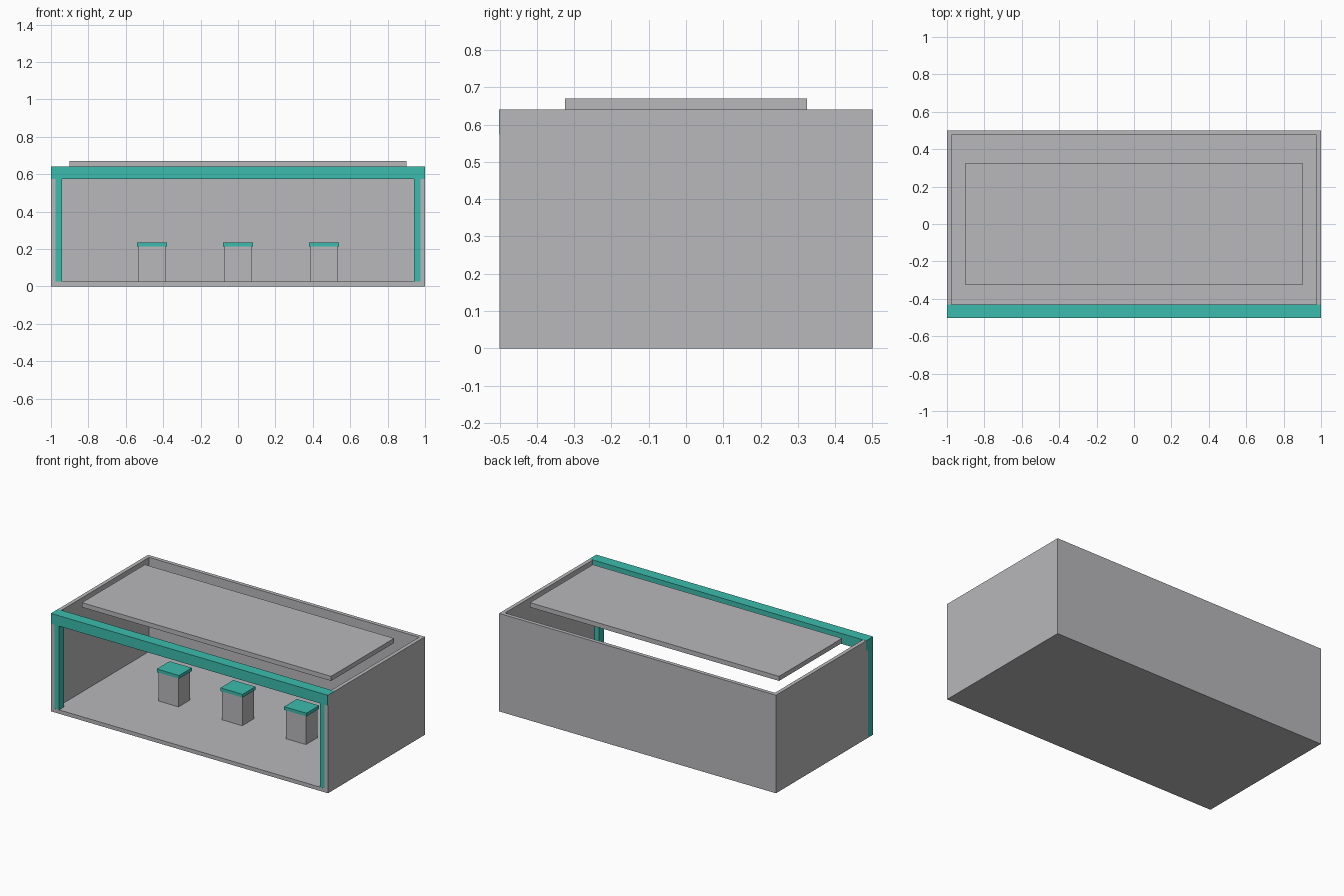
import bpy

if "Cube" in bpy.data.objects:
    bpy.data.objects.remove(bpy.data.objects["Cube"])


def material(name, rgb):
    m = bpy.data.materials.new(name)
    m.diffuse_color = (*rgb, 1)
    m.use_nodes = True
    m.node_tree.nodes["Principled BSDF"].inputs["Base Color"].default_value = m.diffuse_color
    return m


GREY = material("warm_grey", (0.48, 0.48, 0.50))
TEAL = material("teal", (0.045, 0.50, 0.42))


def box(name, x, y, z, mat):
    """Box from (min, max) ranges on each axis."""
    bpy.ops.mesh.primitive_cube_add(size=1)
    o = bpy.context.object
    o.name = name
    ranges = (x, y, z)
    for v in o.data.vertices:
        v.co = [r[0] if c < 0 else r[1] for c, r in zip(v.co, ranges)]
    o.data.materials.append(mat)
    return o


T = 0.025    # wall thickness
H = 0.64     # wall height
E = 0.0006   # tiny offset that keeps overlapping faces apart

# Open-fronted room shell
box("floor", (-1, 1), (-0.5, 0.5), (0, T), GREY)
box("back_wall", (-1 + T, 1 - T), (0.5 - T, 0.5), (T, H), GREY)
box("left_wall", (-1, -1 + T), (-0.5, 0.5), (T, H), GREY)
box("right_wall", (1 - T, 1), (-0.5, 0.5), (T, H), GREY)

# Front frame: header beam and two posts
box("header_beam", (-1 - E, 1 - E), (-0.502, -0.43), (0.573, H + E), TEAL)
box("left_post", (-1 - E, -0.942), (-0.5 + E, -0.45), (E, 0.573), TEAL)
box("right_post", (0.942, 1 - E), (-0.5 + E, -0.45), (E, 0.573), TEAL)

# Raised ceiling panel
box("ceiling_panel", (-0.9, 0.9), (-0.325, 0.325), (H, 0.67), GREY)

# Display pedestals with coloured tops
for i, cx in enumerate((-0.46, 0, 0.46), 1):
    box(f"pedestal_{i}", (cx - 0.073, cx + 0.073), (-0.06, 0.06), (T, 0.213), GREY)
    box(f"pedestal_top_{i}", (cx - 0.08, cx + 0.08), (-0.066, 0.066), (0.213, 0.234), TEAL)
